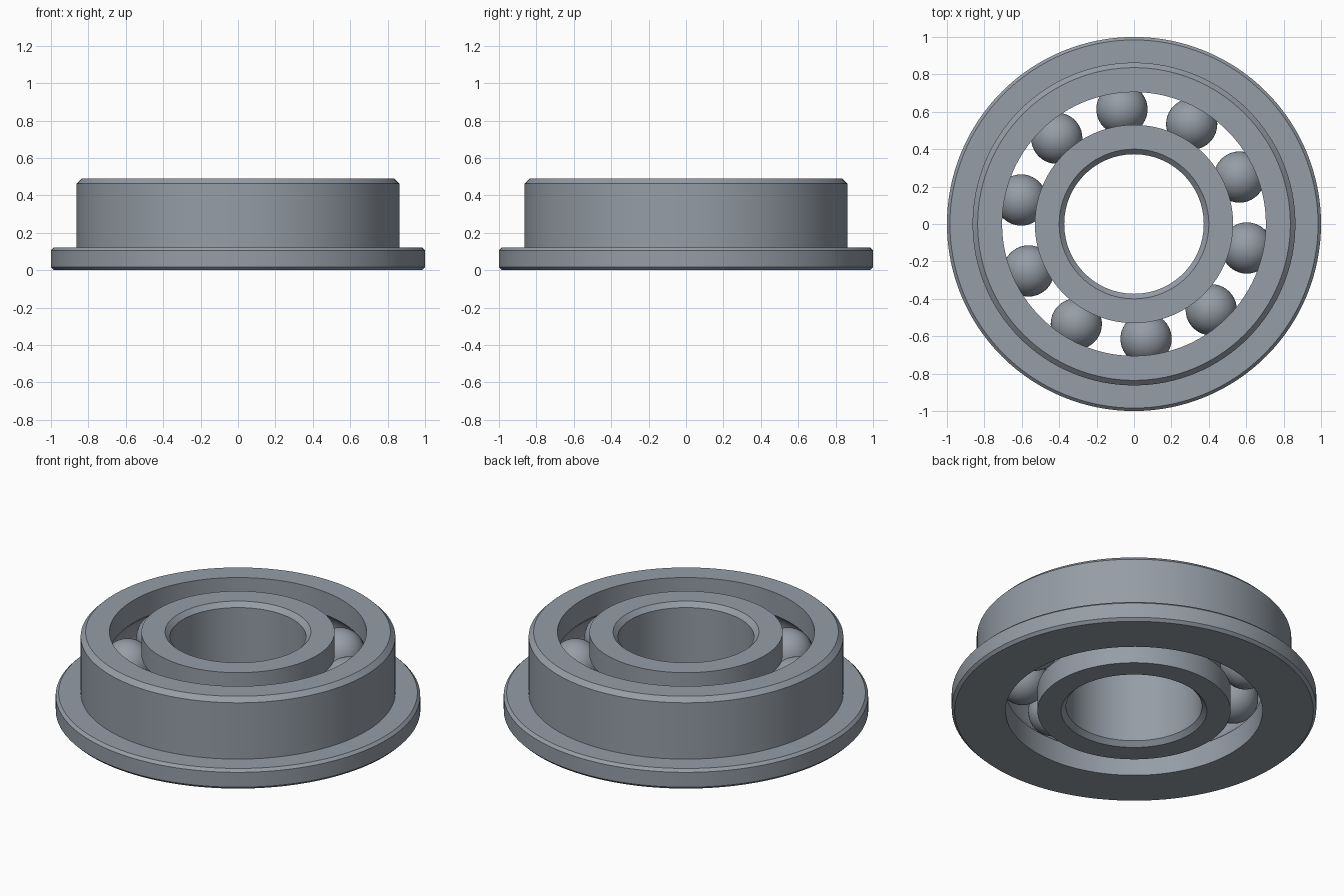
import bpy
import bmesh
from math import sin, cos, pi, radians, asin
from mathutils import Matrix, Vector

default = bpy.data.objects.get("Cube")
if default:
    bpy.data.objects.remove(default)

HEIGHT = 0.49
MID = HEIGHT / 2
PITCH = 0.617        # radius of the circle of ball centres
BALL = 0.137
BALLS = 10
BORE, INNER_RIM = 0.373, 0.53
OUTER_RIM, BODY, FLANGE = 0.705, 0.863, 1.0
FLANGE_TOP = 0.122
CHAMFER, SMALL = 0.027, 0.016

steel = bpy.data.materials.new("steel grey")
steel.use_nodes = True
colour = (0.30, 0.337, 0.381, 1)
steel.diffuse_color = colour
steel.node_tree.nodes["Principled BSDF"].inputs["Base Color"].default_value = colour


def finish(name, bm):
    bmesh.ops.recalc_face_normals(bm, faces=bm.faces)
    mesh = bpy.data.meshes.new(name)
    bm.to_mesh(mesh)
    bm.free()
    mesh.materials.append(steel)
    obj = bpy.data.objects.new(name, mesh)
    bpy.context.collection.objects.link(obj)
    bpy.ops.object.select_all(action="DESELECT")
    obj.select_set(True)
    bpy.context.view_layer.objects.active = obj
    bpy.ops.object.shade_smooth_by_angle(angle=radians(25))
    return obj


def lathe(name, profile, segments=128):
    """Revolve a closed (radius, height) profile around z."""
    bm = bmesh.new()
    verts = [bm.verts.new((r, 0, z)) for r, z in profile]
    edges = [bm.edges.new((a, b)) for a, b in zip(verts, verts[1:] + verts[:1])]
    bmesh.ops.spin(bm, geom=verts + edges, cent=(0, 0, 0), axis=(0, 0, 1),
                   angle=2 * pi, steps=segments, use_merge=True)
    bmesh.ops.remove_doubles(bm, verts=bm.verts, dist=1e-5)
    return finish(name, bm)


def groove(side, steps=14):
    """Ball track arc from bottom to top; side is -1 inner, 1 outer."""
    rim = OUTER_RIM if side > 0 else INNER_RIM
    radius = BALL + 0.002
    half = pi / 2 - asin(abs(rim - PITCH) / radius)
    angles = [-half + 2 * half * i / steps for i in range(steps + 1)]
    return [(PITCH + side * radius * cos(a), MID + radius * sin(a)) for a in angles]


# Inner ring with a chamfered bore and ball track
lathe("inner_ring", [
    (BORE, CHAMFER), (BORE + CHAMFER, 0), (INNER_RIM, 0),
    *groove(-1),
    (INNER_RIM, HEIGHT), (BORE + CHAMFER, HEIGHT), (BORE, HEIGHT - CHAMFER)])

# Flanged outer ring with a ball track
lathe("outer_ring", [
    (OUTER_RIM, HEIGHT), *reversed(groove(1)), (OUTER_RIM, 0),
    (FLANGE - SMALL, 0), (FLANGE, SMALL),
    (FLANGE, FLANGE_TOP - SMALL), (FLANGE - SMALL, FLANGE_TOP),
    (BODY, FLANGE_TOP), (BODY, HEIGHT - CHAMFER), (BODY - CHAMFER, HEIGHT)])

# Ring of balls
for i in range(BALLS):
    a = radians(96) + 2 * pi * i / BALLS
    bm = bmesh.new()
    bmesh.ops.create_uvsphere(
        bm, u_segments=40, v_segments=24, radius=BALL,
        matrix=Matrix.Translation(Vector((PITCH * cos(a), PITCH * sin(a), MID))))
    finish(f"ball_{i + 1}", bm)
